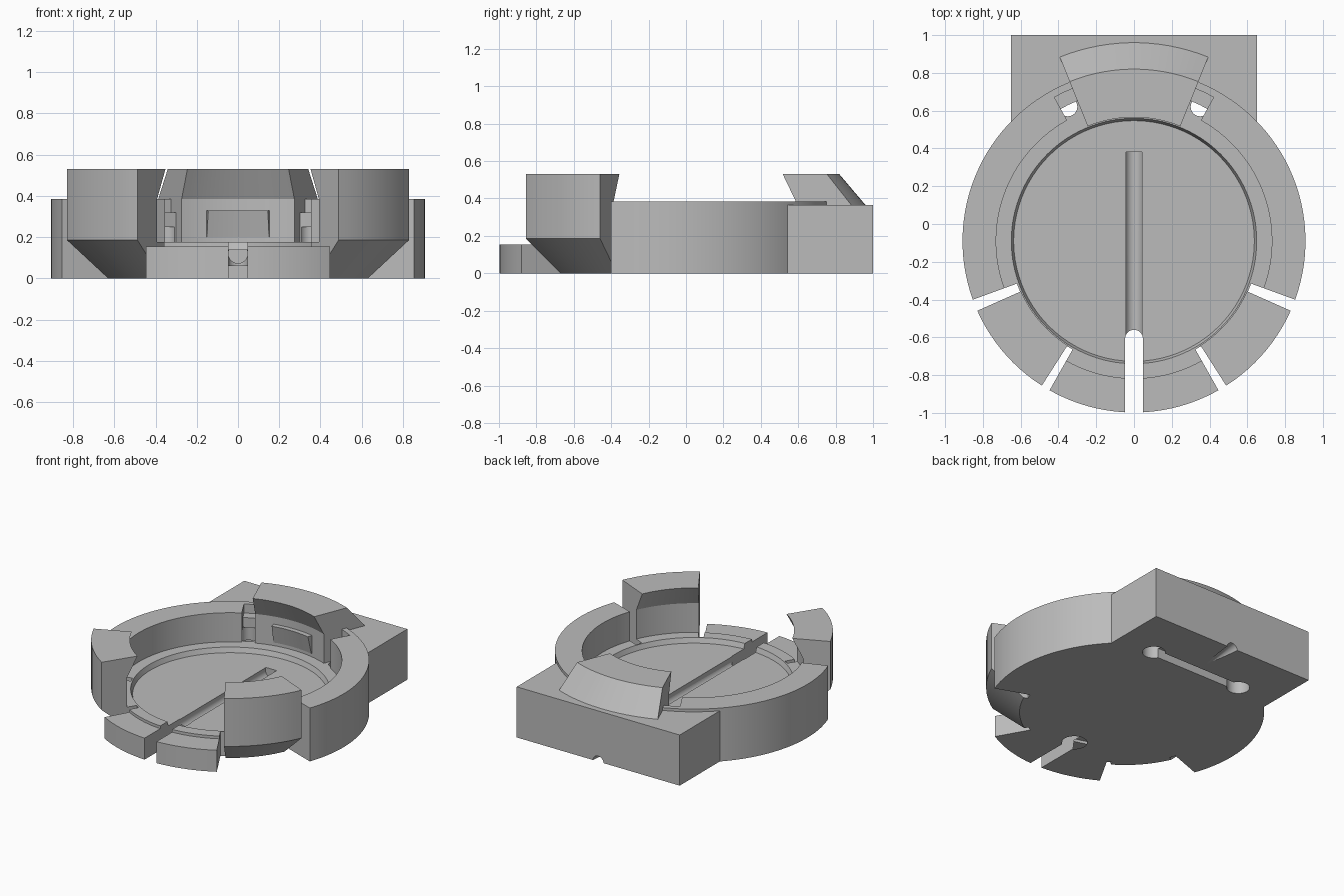
import bpy, bmesh, math
from mathutils import Matrix, Vector

if "Cube" in bpy.data.objects:
    bpy.data.objects.remove(bpy.data.objects["Cube"])

CY = -0.09   # centre of the round holder in y
R = 0.908    # outer radius

grey = bpy.data.materials.new("plain grey")
grey.diffuse_color = (0.5, 0.5, 0.5, 1)
grey.use_nodes = True
grey.node_tree.nodes["Principled BSDF"].inputs["Base Color"].default_value = grey.diffuse_color


def make(name, bm):
    bmesh.ops.recalc_face_normals(bm, faces=bm.faces)
    me = bpy.data.meshes.new(name)
    bm.to_mesh(me)
    bm.free()
    me.materials.append(grey)
    ob = bpy.data.objects.new(name, me)
    bpy.context.collection.objects.link(ob)
    return ob


def sector(name, profile, a0, a1):
    """Sweep an (r, z) profile from angle a0 to a1 (degrees, 0 = +x)."""
    bm = bmesh.new()
    n = max(2, round((a1 - a0) / 3))
    rings = []
    for i in range(n + 1):
        a = math.radians(a0 + (a1 - a0) * i / n)
        rings.append([bm.verts.new((r * math.cos(a), CY + r * math.sin(a), z)) for r, z in profile])
    k = len(profile)
    for p, q in zip(rings, rings[1:]):
        for j in range(k):
            bm.faces.new((p[j], p[(j + 1) % k], q[(j + 1) % k], q[j]))
    bm.faces.new(rings[0])
    bm.faces.new(rings[-1][::-1])
    return make(name, bm)


def box(name, x0, x1, y0, y1, z0, z1):
    bm = bmesh.new()
    m = Matrix.Translation(((x0 + x1) / 2, (y0 + y1) / 2, (z0 + z1) / 2)) @ Matrix.Diagonal((x1 - x0, y1 - y0, z1 - z0, 1))
    bmesh.ops.create_cube(bm, size=1, matrix=m)
    return make(name, bm)


def rod(name, p, q, r0, r1, seg=32):
    bm = bmesh.new()
    p, q = Vector(p), Vector(q)
    d = q - p
    m = Matrix.Translation((p + q) / 2) @ d.to_track_quat('Z', 'Y').to_matrix().to_4x4()
    bmesh.ops.create_cone(bm, cap_ends=True, segments=seg, radius1=r0, radius2=r1, depth=d.length, matrix=m)
    return make(name, bm)


def combine(ob, other, op):
    """Apply a boolean and discard the second object."""
    mod = ob.modifiers.new("bool", 'BOOLEAN')
    mod.operation, mod.solver, mod.object = op, 'EXACT', other
    dg = bpy.context.evaluated_depsgraph_get()
    me = bpy.data.meshes.new_from_object(ob.evaluated_get(dg))
    ob.modifiers.clear()
    ob.data = me
    bpy.data.objects.remove(other)


# Round floor with a shallow recess
base = rod("base", (0, CY, 0), (0, CY, 0.175), 0.66, 0.66, 120)
combine(base, rod("recess", (0, CY, 0.14), (0, CY, 0.176), 0.637, 0.65, 120), 'DIFFERENCE')

# Raised side wall with an inner ledge
wall = [(0.653, 0), (R, 0), (R, 0.385), (0.73, 0.385), (0.73, 0.175), (0.653, 0.175)]
combine(base, sector("wall", wall, -20, 200), 'UNION')

# Low front tab
tab = [(0.653, 0), (R, 0), (R, 0.155), (0.73, 0.155), (0.73, 0.175), (0.653, 0.175)]
combine(base, sector("front_tab", tab, 240.5, 299.5), 'UNION')

# Rear block, hollowed to follow the round wall
block = box("rear_block", -0.65, 0.65, 0.4, 1.0, 0, 0.365)
combine(block, rod("hollow", (0, CY, -0.1), (0, CY, 0.6), 0.82, 0.82, 120), 'DIFFERENCE')
combine(base, block, 'UNION')

# Rod channel and open slot through the front
cuts = [rod("channel", (0, -1.1, 0.12), (0, 0.38, 0.12), 0.047, 0.047),
        box("slot", -0.047, 0.047, -1.1, -0.607, -0.1, 0.3),
        rod("slot_end", (0, -0.607, -0.1), (0, -0.607, 0.3), 0.047, 0.047),
        rod("slot_flare", (0, -0.607, -0.01), (0, -0.607, 0.06), 0.085, 0.075)]
# Pockets and wire holes on either side of the rear clip
for s in (-1, 1):
    mid = 90 + s * 25.5
    cuts.append(sector("pocket", [(0.70, 0.175), (0.80, 0.175), (0.80, 0.32), (0.87, 0.32),
                                  (0.87, 0.5), (0.70, 0.5)], mid - 3.5, mid + 3.5))
    cuts.append(rod("wire_hole", (s * 0.36, 0.63, -0.05), (s * 0.36, 0.63, 0.14), 0.075, 0.075))
    cuts.append(rod("wire_exit", (s * 0.35, 0.62, 0.1), (s * 0.35, 0.62, 0.25), 0.05, 0.05))
# Underside wire groove and rear cable notch
cuts.append(box("groove", -0.36, 0.36, 0.595, 0.665, -0.05, 0.07))
cuts.append(rod("cable_notch", (0, 1.05, 0.0), (0, 0.78, -0.02), 0.048, 0.02))
for c in cuts:
    combine(base, c, 'DIFFERENCE')

parts = [base]
# Hooked front clips with sloping undersides
clip = [(0.653, 0), (0.69, 0), (R, 0.185), (R, 0.53), (0.655, 0.53), (0.73, 0.385),
        (0.73, 0.175), (0.653, 0.175)]
for name, a in (("front_clip_left", 204), ("front_clip_right", 302.5)):
    parts.append(sector(name, clip, a, a + 33.5))

# Rear clip with a sloping back
rear = [(0.73, 0.355), (1.05, 0.365), (0.91, 0.53), (0.655, 0.53), (0.73, 0.385)]
parts.append(sector("rear_clip", rear, 68, 112))

# Small contact ridge on the inner rear wall
ridge = [(0.74, 0.2), (0.74, 0.33), (0.695, 0.33), (0.725, 0.2)]
parts.append(sector("contact_ridge", ridge, 78, 102))

for ob in parts:
    bpy.ops.object.select_all(action='DESELECT')
    ob.select_set(True)
    bpy.context.view_layer.objects.active = ob
    bpy.ops.object.shade_smooth_by_angle(angle=math.radians(25))
